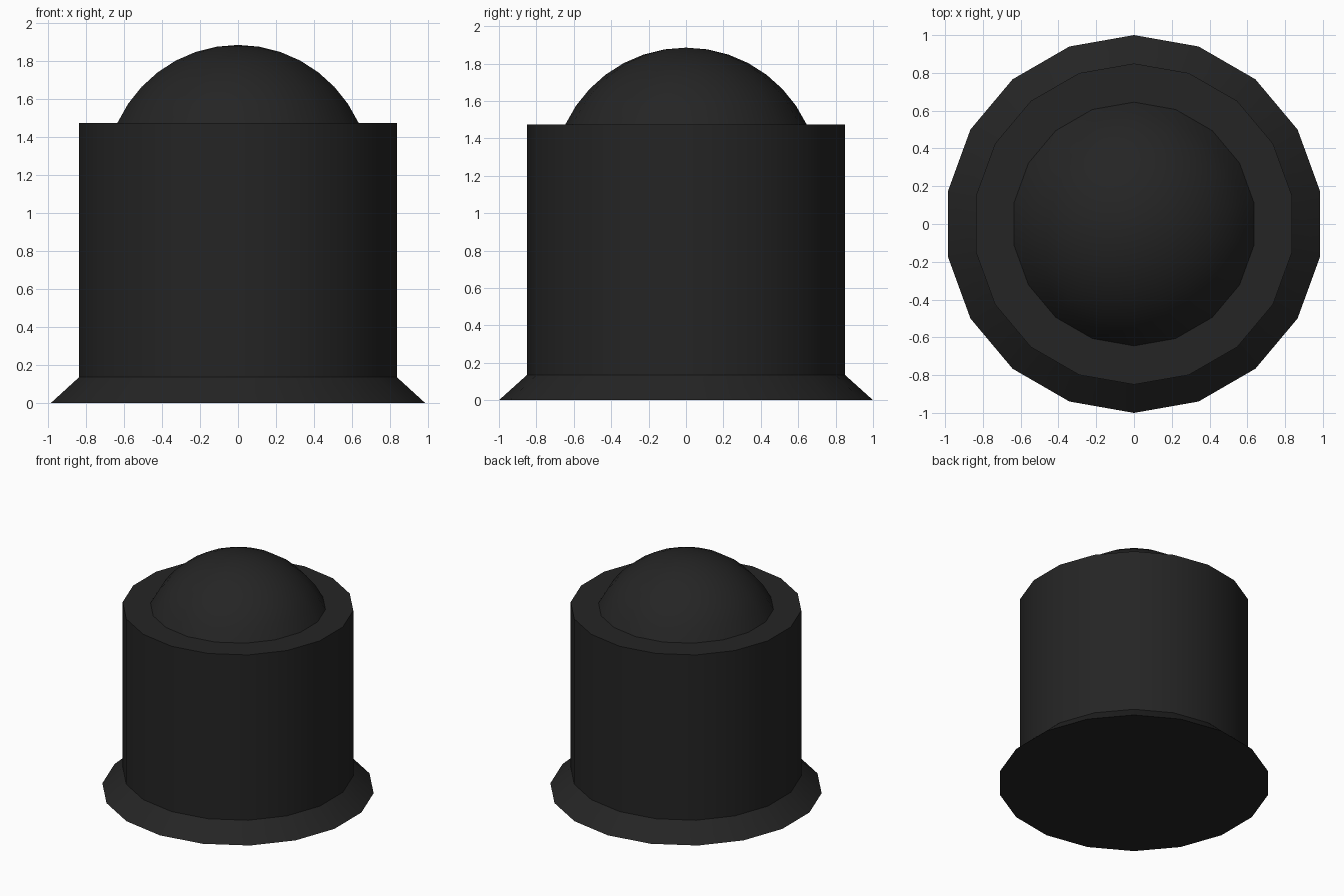
import bpy, bmesh, math

SIDES = 18

cube = bpy.data.objects.get("Cube")
if cube:
    bpy.data.objects.remove(cube, do_unlink=True)

# Single dark finish
black = bpy.data.materials.new("matte_black")
black.use_nodes = True
COLOUR = (0.018, 0.018, 0.018, 1)
black.diffuse_color = COLOUR
black.node_tree.nodes["Principled BSDF"].inputs["Base Color"].default_value = COLOUR


def lathe(name, profile, cap_bottom=False, cap_top=False):
    """Revolve (radius, z) points around z; zero radius closes to a pole."""
    bm = bmesh.new()
    rings = []
    for r, z in profile:
        if r < 1e-5:
            rings.append([bm.verts.new((0, 0, z))] * SIDES)
            continue
        angles = [math.pi / 2 + math.tau * i / SIDES for i in range(SIDES)]
        rings.append([bm.verts.new((r * math.cos(a), r * math.sin(a), z)) for a in angles])
    for low, high in zip(rings, rings[1:]):
        for i in range(SIDES):
            j = (i + 1) % SIDES
            corners = [low[i], low[j], high[j], high[i]]
            bm.faces.new(list(dict.fromkeys(corners)))
    if cap_bottom:
        bm.faces.new(rings[0][::-1])
    if cap_top:
        bm.faces.new(rings[-1])
    mesh = bpy.data.meshes.new(name)
    bm.to_mesh(mesh)
    bm.free()
    mesh.materials.append(black)
    obj = bpy.data.objects.new(name, mesh)
    bpy.context.collection.objects.link(obj)
    bpy.ops.object.select_all(action="DESELECT")
    obj.select_set(True)
    bpy.context.view_layer.objects.active = obj
    bpy.ops.object.shade_smooth_by_angle(angle=math.radians(30))
    return obj


# Flared foot and straight barrel with a flat rim
RIM_Z = 1.475
lathe("flared_barrel", [(1.0, 0), (0.85, 0.135), (0.85, RIM_Z), (0.645, RIM_Z)], cap_bottom=True)

# Shallow spherical cap sitting on the rim
RADIUS, TOP_Z, STEPS = 0.712, 1.885, 7
spread = math.asin(0.645 / RADIUS)
cap = []
for k in range(STEPS + 1):
    a = spread * (1 - k / STEPS)
    cap.append((RADIUS * math.sin(a), TOP_Z - RADIUS * (1 - math.cos(a))))
lathe("dome", cap)
